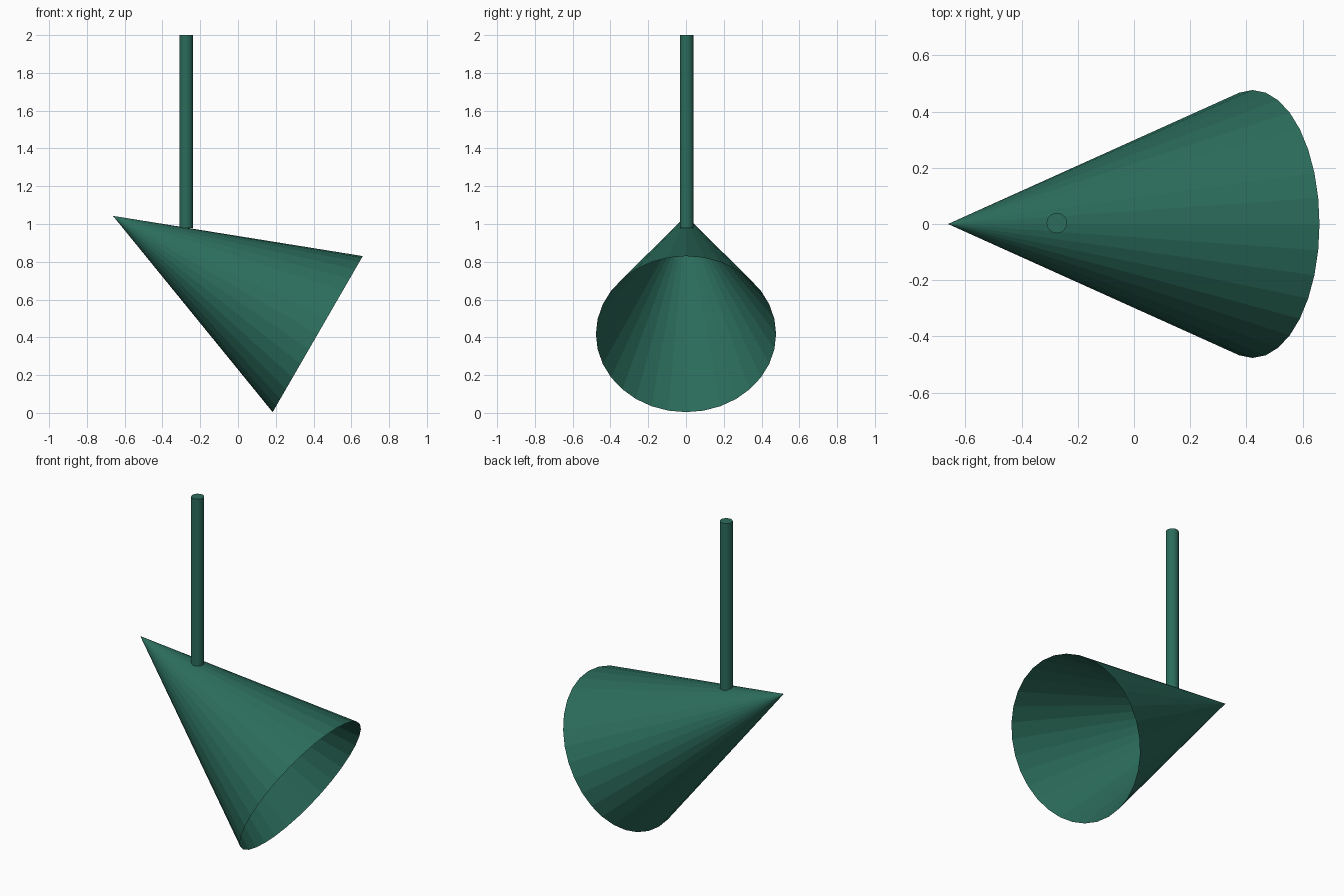
import bpy, bmesh, math
from mathutils import Matrix, Vector

if "Cube" in bpy.data.objects:
    bpy.data.objects.remove(bpy.data.objects["Cube"])

green = bpy.data.materials.new("dark_green")
green.diffuse_color = (0.024, 0.15, 0.105, 1)
green.use_nodes = True
green.node_tree.nodes["Principled BSDF"].inputs["Base Color"].default_value = green.diffuse_color


def cone_part(name, r_bottom, r_top, depth, capped, matrix):
    bm = bmesh.new()
    bmesh.ops.create_cone(bm, cap_ends=capped, segments=32, radius1=r_bottom,
                          radius2=r_top, depth=depth, matrix=matrix)
    bmesh.ops.remove_doubles(bm, verts=bm.verts, dist=1e-5)
    mesh = bpy.data.meshes.new(name)
    bm.to_mesh(mesh)
    bm.free()
    mesh.materials.append(green)
    obj = bpy.data.objects.new(name, mesh)
    bpy.context.collection.objects.link(obj)
    return obj


# Open conical shade, tipped so its mouth faces right and down
apex, mouth = Vector((-0.662, 0, 1.043)), Vector((0.422, 0, 0.417))
tilt = Matrix.Rotation(math.radians(-60), 4, 'Y')
cone_part("lamp_shade", 0.477, 0, (apex - mouth).length, False,
          Matrix.Translation((apex + mouth) / 2) @ tilt)

# Hanging rod resting on the upper edge of the shade
bottom, top = 0.978, 2.0
cone_part("hanging_rod", 0.036, 0.036, top - bottom, True,
          Matrix.Translation((-0.275, 0.003, (top + bottom) / 2)))
